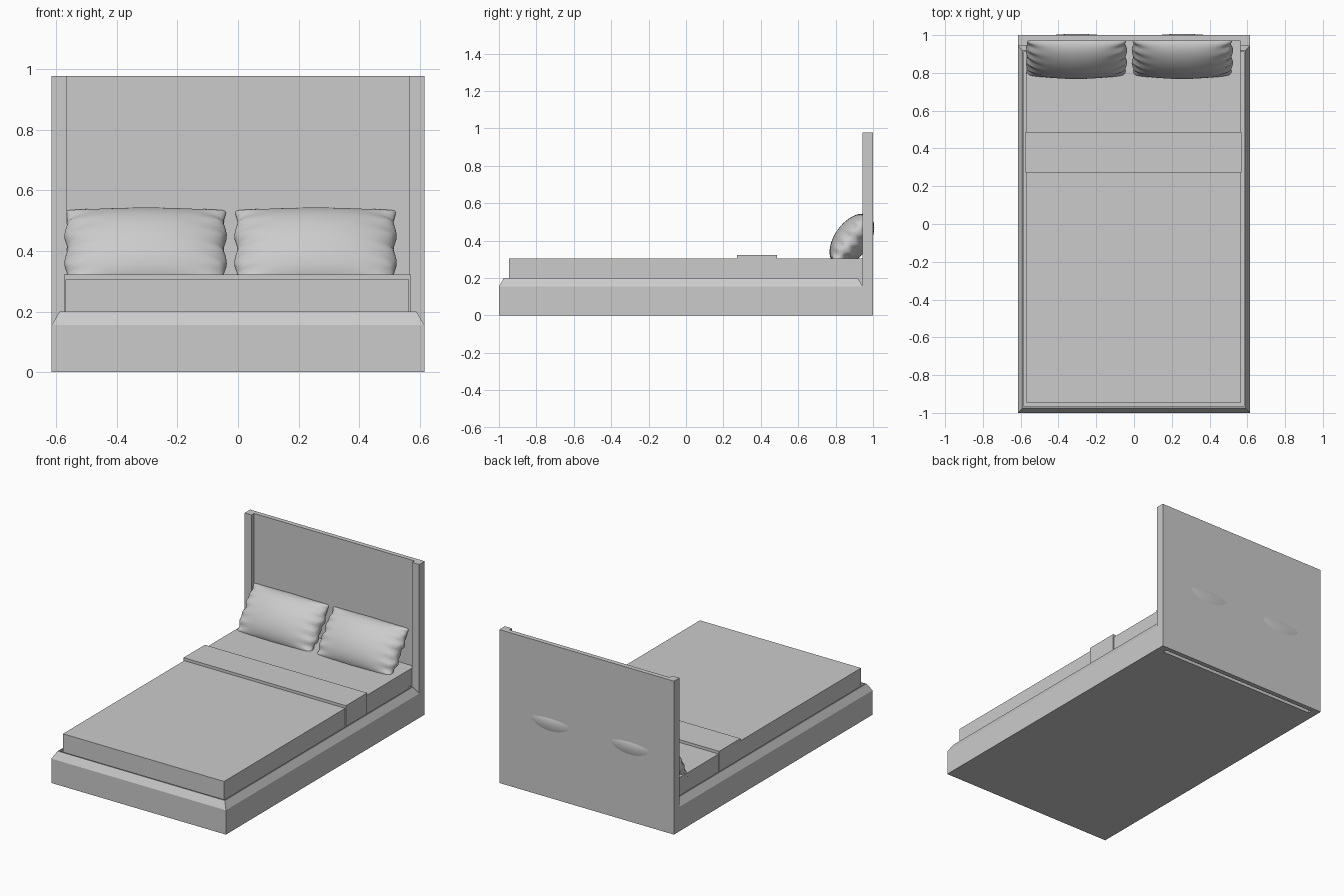
import bpy, bmesh, math

default = bpy.data.objects.get("Cube")
if default:
    bpy.data.objects.remove(default, do_unlink=True)

GREY = (0.6, 0.6, 0.6, 1.0)
grey = bpy.data.materials.new("plain grey")
grey.use_nodes = True
grey.diffuse_color = GREY
grey.node_tree.nodes["Principled BSDF"].inputs["Base Color"].default_value = GREY


def finish(name, bm):
    bmesh.ops.recalc_face_normals(bm, faces=bm.faces)
    mesh = bpy.data.meshes.new(name)
    bm.to_mesh(mesh)
    bm.free()
    mesh.materials.append(grey)
    obj = bpy.data.objects.new(name, mesh)
    bpy.context.collection.objects.link(obj)
    return obj


def box(name, low, high):
    bm = bmesh.new()
    bmesh.ops.create_cube(bm, size=1)
    for v in bm.verts:
        v.co = [a + (c + 0.5) * (b - a) for a, b, c in zip(low, high, v.co)]
    return finish(name, bm)


# Bed base: stacked rectangular rings give the chamfered rim and inner recess
def bed_base(front, back, half_width):
    bm = bmesh.new()
    rings = []
    for inset, z in ((0, 0), (0, 0.155), (0.026, 0.2), (0.033, 0.2), (0.033, 0.16)):
        x, y0, y1 = half_width - inset, front + inset, back - inset
        rings.append([bm.verts.new(p) for p in
                      ((-x, y0, z), (x, y0, z), (x, y1, z), (-x, y1, z))])
    for a, b in zip(rings, rings[1:]):
        for i in range(4):
            j = (i + 1) % 4
            bm.faces.new((a[i], a[j], b[j], b[i]))
    bm.faces.new(rings[0])
    bm.faces.new(rings[-1])
    return finish("bed_base", bm)


bed_base(-1, 0.945, 0.615)

# Mattress and folded blanket band
box("mattress", (-0.57, -0.947, 0.15), (0.565, 0.975, 0.305))
box("blanket_band", (-0.574, 0.272, 0.19), (0.57, 0.486, 0.323))

# Headboard panel with a post on each side
box("headboard_panel", (-0.615, 0.97, 0), (0.615, 1, 0.977))
for side, a, b in (("right", -0.615, -0.565), ("left", 0.565, 0.615)):
    box(side + "_headboard_post", (a, 0.945, 0), (b, 0.97, 0.977))


# Pillow: two puffed sheets joined at a seam, leaning on the headboard
def pillow(name, cx, cy=0.887, cz=0.405, nu=48, nv=32):
    half_w, half_l, half_t = 0.263, 0.158, 0.093
    lean = math.radians(36)
    bm = bmesh.new()
    for sheet in (-1, 1):
        grid = []
        for i in range(nu + 1):
            u = math.sin((i / nu - 0.5) * math.pi)
            row = []
            for j in range(nv + 1):
                v = math.sin((j / nv - 0.5) * math.pi)
                puff = max(0, 1 - u * u) ** 0.45 * max(0, 1 - v * v) ** 0.5
                # Creases gather towards the short ends
                crease = 0.012 * abs(u) ** 6 * math.sin(17 * v + 2 * sheet)
                x = half_w * u * (1 - 0.02 * math.cos(9 * v) * abs(u) ** 8)
                along = half_l * v * (1 - 0.03 * abs(u) * (1 - u * u))
                out = sheet * (half_t * puff + crease * min(1, 3 * puff))
                row.append(bm.verts.new((
                    cx + x,
                    cy + along * math.sin(lean) + out * math.cos(lean),
                    cz + along * math.cos(lean) - out * math.sin(lean))))
            grid.append(row)
        for r, s in zip(grid, grid[1:]):
            for j in range(nv):
                bm.faces.new((r[j], s[j], s[j + 1], r[j + 1]))
    bmesh.ops.remove_doubles(bm, verts=bm.verts, dist=0.0001)
    obj = finish(name, bm)
    for face in obj.data.polygons:
        face.use_smooth = True


pillow("right_pillow", -0.305)
pillow("left_pillow", 0.256)
